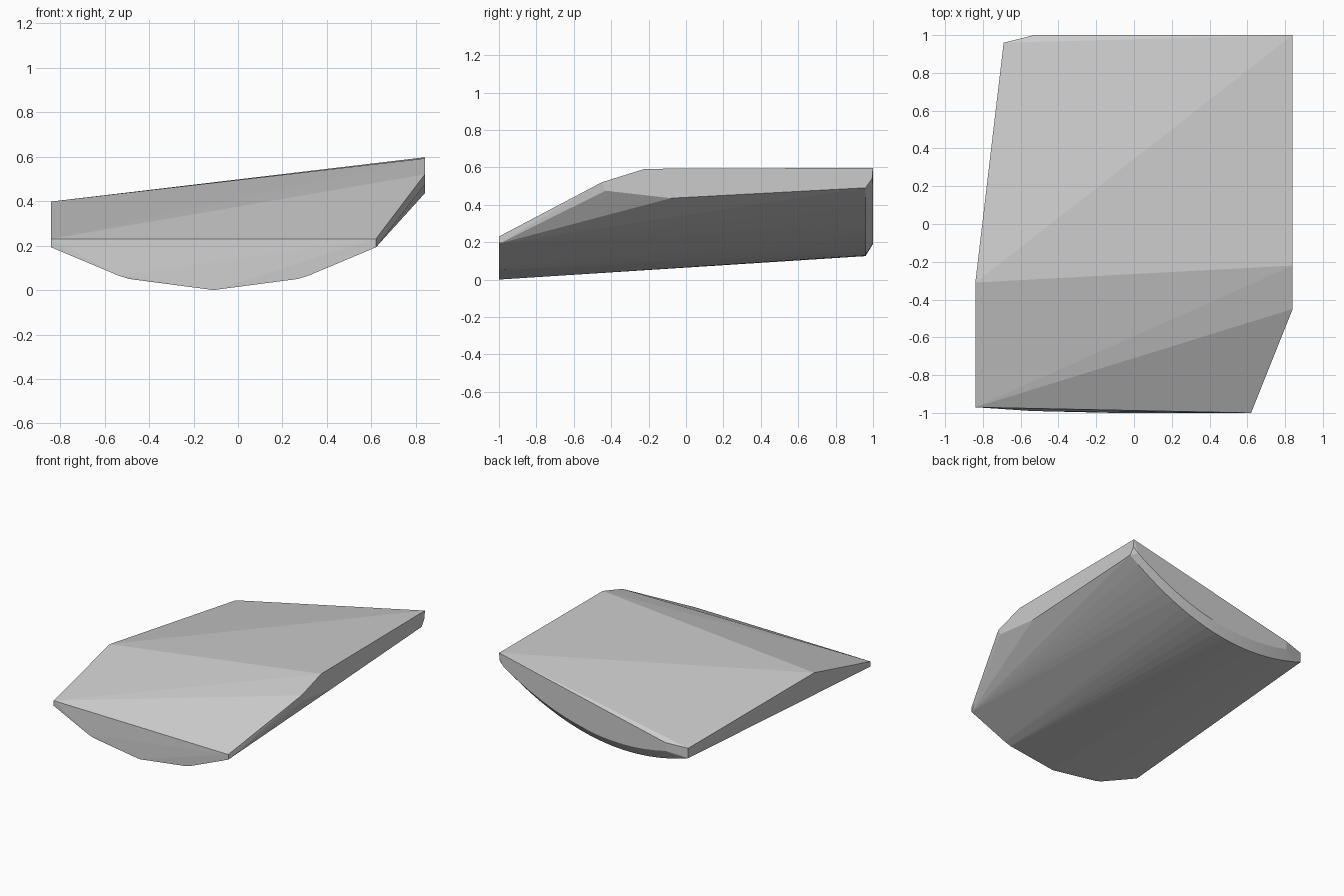
import bpy, bmesh

if "Cube" in bpy.data.objects:
    bpy.data.objects.remove(bpy.data.objects["Cube"])


def arc(x0, x1, y, low, mid, bend, count):
    """Points along a shallow curved underside at depth y."""
    pts = []
    for i in range(count + 1):
        x = x0 + (x1 - x0) * i / count
        pts.append((x, y, low + bend * (x - mid) ** 2))
    return pts


# Front end: symmetric shallow keel profile with a straight top lip
half_front = [(0.38, 0.05), (0.43, 0.066), (0.73, 0.192)]
front = [(-0.11, -1, 0.0)]
for dx, z in half_front:
    front.append((-0.11 + dx, -1, z))
    front.append((-0.11 - dx, -0.97 if dx > 0.7 else -0.99, z))
front += [(-0.84, -0.97, 0.23), (0.62, -1, 0.23)]

# Rear end: outer curve and a slightly smaller inset curve for the bevel
rear = arc(-0.69, 0.84, 0.96, 0.125, -0.2, 0.338, 20)
rear += arc(-0.53, 0.80, 1.0, 0.19, -0.17, 0.33, 20)

# Sloping top and the flat right edge
top = [(-0.84, -0.31, 0.398), (0.84, -0.45, 0.52), (0.84, -0.22, 0.592),
       (0.84, 1.0, 0.597), (0.84, 0.995, 0.54),
       (-0.53, 1.0, 0.295), (-0.69, 0.96, 0.28)]
right_edge = [(0.84, -0.43, 0.475), (0.84, -0.08, 0.435)]

# Skin the two ends and the top into one faceted wedge
bm = bmesh.new()
for p in front + rear + top + right_edge:
    bm.verts.new(p)
hull = bmesh.ops.convex_hull(bm, input=bm.verts)
loose = [v for v in bm.verts if not v.link_faces]
bmesh.ops.delete(bm, geom=loose, context='VERTS')
bmesh.ops.recalc_face_normals(bm, faces=bm.faces)

mesh = bpy.data.meshes.new("faceted_wedge")
bm.to_mesh(mesh)
bm.free()
obj = bpy.data.objects.new("faceted_wedge", mesh)
bpy.context.collection.objects.link(obj)
